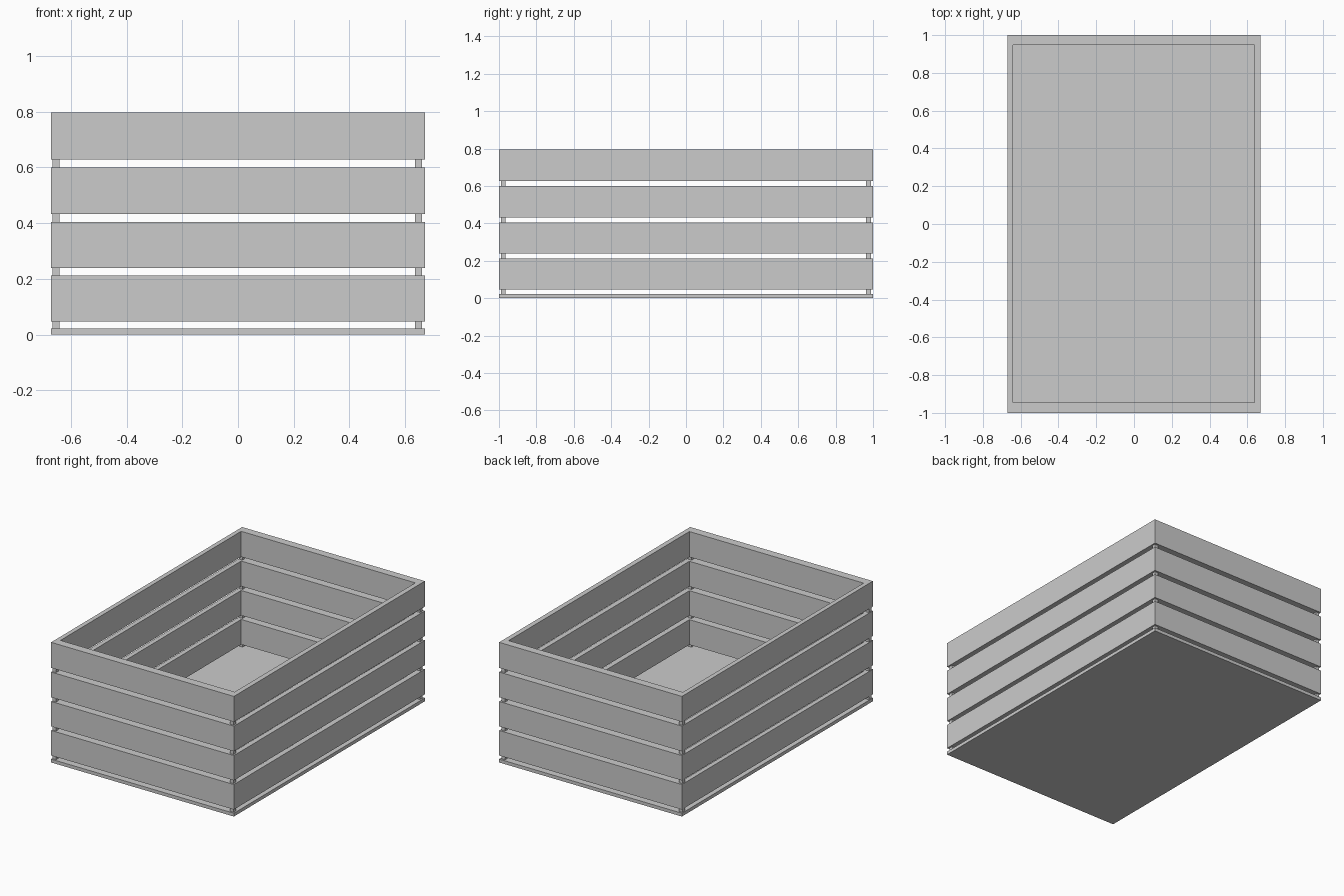
import bpy, bmesh

if "Cube" in bpy.data.objects:
    bpy.data.objects.remove(bpy.data.objects["Cube"])

W, D = 0.67, 1.0                      # outer half sizes
INNER = (-0.64, 0.637, -0.945, 0.947) # inner opening: x0, x1, y0, y1


def finish(name, bm):
    bmesh.ops.recalc_face_normals(bm, faces=bm.faces)
    mesh = bpy.data.meshes.new(name)
    bm.to_mesh(mesh)
    bm.free()
    obj = bpy.data.objects.new(name, mesh)
    bpy.context.collection.objects.link(obj)
    return obj


def rect(bm, x0, x1, y0, y1, z):
    return [bm.verts.new(p) for p in
            ((x0, y0, z), (x1, y0, z), (x1, y1, z), (x0, y1, z))]


def bridge(bm, a, b):
    for i in range(4):
        j = (i + 1) % 4
        bm.faces.new((a[i], a[j], b[j], b[i]))


def box(name, x0, x1, y0, y1, z0, z1):
    bm = bmesh.new()
    low, high = rect(bm, x0, x1, y0, y1, z0), rect(bm, x0, x1, y0, y1, z1)
    bridge(bm, low, high)
    bm.faces.new(low)
    bm.faces.new(high)
    return finish(name, bm)


def frame(name, z0, z1):
    bm = bmesh.new()
    loops = [rect(bm, -W, W, -D, D, z0), rect(bm, -W, W, -D, D, z1),
             rect(bm, *INNER, z1), rect(bm, *INNER, z0)]
    for i in range(4):
        bridge(bm, loops[i], loops[(i + 1) % 4])
    return finish(name, bm)


# Floor panel
box("floor", -W, W, -D, D, 0.0, 0.022)

# Four stacked slat frames
for i, (z0, z1) in enumerate(((0.046, 0.212), (0.239, 0.404),
                              (0.432, 0.599), (0.627, 0.796))):
    frame(f"slat_frame_{i + 1}", z0, z1)

# Thin corner posts showing in the gaps
for side, x0, x1 in (("left", -0.666, -0.641), ("right", 0.635, 0.66)):
    for end, y0, y1 in (("front", -0.99, -0.965), ("back", 0.963, 0.988)):
        box(f"corner_post_{end}_{side}", x0, x1, y0, y1, 0.01, 0.7)
